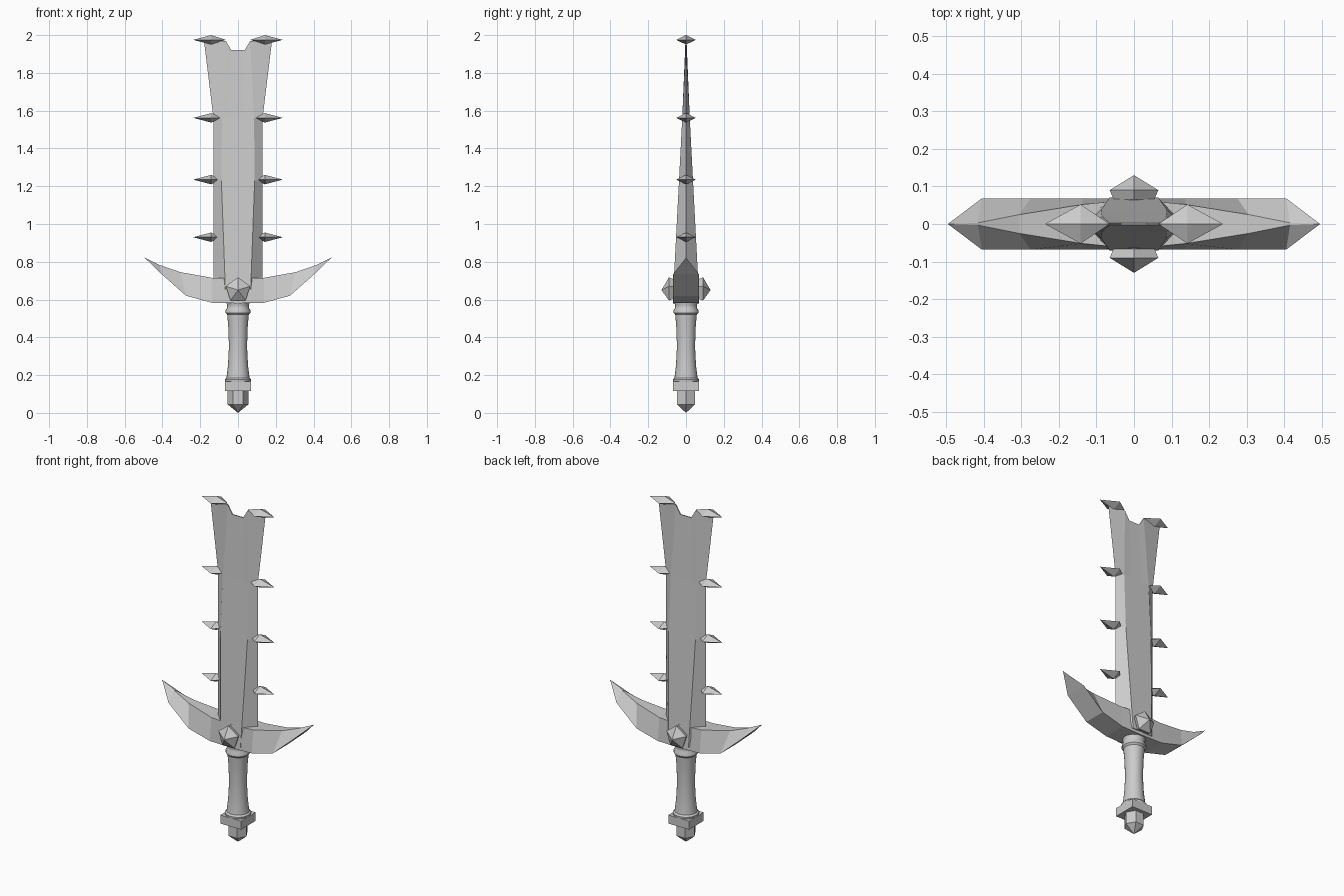
import bpy, bmesh, math
from mathutils import Matrix, Vector

cube = bpy.data.objects.get("Cube")
if cube:
    bpy.data.objects.remove(cube, do_unlink=True)

steel = bpy.data.materials.new("grey_steel")
steel.use_nodes = True
grey = (0.6, 0.6, 0.6, 1)
steel.diffuse_color = grey
steel.node_tree.nodes["Principled BSDF"].inputs["Base Color"].default_value = grey


def finish(bm, name):
    bmesh.ops.recalc_face_normals(bm, faces=bm.faces)
    mesh = bpy.data.meshes.new(name)
    bm.to_mesh(mesh)
    bm.free()
    mesh.materials.append(steel)
    obj = bpy.data.objects.new(name, mesh)
    bpy.context.collection.objects.link(obj)
    return obj


def loft(name, rings, matrix=Matrix()):
    """Skin closed rings of points; a ring of one point is a tip."""
    bm = bmesh.new()
    loops = [[bm.verts.new(matrix @ Vector(p)) for p in ring] for ring in rings]
    for a, b in zip(loops, loops[1:]):
        n = max(len(a), len(b))
        for i in range(n):
            j = (i + 1) % n
            quad = [a[i % len(a)], a[j % len(a)], b[j % len(b)], b[i % len(b)]]
            bm.faces.new(list(dict.fromkeys(quad)))
    for end in (loops[0], loops[-1]):
        if len(end) > 2:
            bm.faces.new(end)
    return finish(bm, name)


def ring(radius, z, sides, turn=0):
    if radius == 0:
        return [(0, 0, z)]
    step = 2 * math.pi / sides
    return [(radius * math.cos(turn + i * step), radius * math.sin(turn + i * step), z)
            for i in range(sides)]


# Blade: tapering bevelled plate, flared and notched at the top
# Each level: edge, ridge and centre columns (x, z), then half thickness
levels = [
    ((0.13, 0.6), (0.065, 0.6), (0.03, 0.6), 0.07),
    ((0.13, 1.23), (0.088, 1.23), (0.04, 1.23), 0.037),
    ((0.13, 1.56), (0.085, 1.56), (0.04, 1.56), 0.02),
    ((0.18, 1.97), (0.065, 1.97), (0.035, 1.92), 0.003),
]
bm = bmesh.new()
rows = []
for edge, ridge, centre, t in levels:
    half = [edge, ridge, centre]
    cols = [(-x, z) for x, z in half] + [(x, z) for x, z in reversed(half)]
    front = [bm.verts.new((x, 0 if i in (0, 5) else -t, z)) for i, (x, z) in enumerate(cols)]
    back = [front[0]] + [bm.verts.new((x, t, z)) for x, z in cols[1:5]] + [front[5]]
    rows.append((front, back))
for low, high in zip(rows, rows[1:]):
    for side in (0, 1):
        a, b = low[side], high[side]
        for i in range(5):
            bm.faces.new((a[i], a[i + 1], b[i + 1], b[i]))
for front, back in (rows[0], rows[-1]):
    for i in range(5):
        bm.faces.new(list(dict.fromkeys((front[i], front[i + 1], back[i + 1], back[i]))))
finish(bm, "blade")

# Guard: square middle block with two curved horns, ridged along the top
# Each station: x of base, base z, x of top, top z, half width of top
stations = [
    (0, 0.58, 0, 0.715, 0.066),
    (0.137, 0.583, 0.137, 0.715, 0.052),
    (0.275, 0.62, 0.305, 0.745, 0.025),
    (0.405, 0.735, 0.415, 0.783, 0.003),
]
for side, label in ((1, "left"), (-1, "right")):
    rings = [[(side * bx, -0.068, bz), (side * bx, 0.068, bz),
              (side * tx, w, tz), (side * tx, -w, tz)]
             for bx, bz, tx, tz, w in stations]
    rings.append([(side * 0.495, 0, 0.822)])
    loft("guard_horn_" + label, rings)

# Five-sided studs on both faces of the guard
for sign, label in ((-1, "front"), (1, "back")):
    to_face = (Matrix.Translation((0, 0, 0.65))
               @ Matrix.Rotation(-sign * math.pi / 2, 4, "X"))
    up = -sign * math.pi / 2
    loft("guard_stud_" + label,
         [ring(r, d, 5, up) for r, d in ((0.05, 0.05), (0.068, 0.09), (0, 0.13))], to_face)

# Spikes along both blade edges
spikes = [(0.93, 0.095), (1.235, 0.088), (1.562, 0.075), (1.975, 0.065)]
for number, (z, inner) in enumerate(spikes, 1):
    for side, label in ((1, "left"), (-1, "right")):
        x = side * 0.142
        loft(f"spike_{label}_{number}",
             [[(side * inner, 0, z)],
              [(x, -0.052, z), (x, 0, z - 0.025), (x, 0.052, z), (x, 0, z + 0.025)],
              [(side * 0.237, 0, z)]])

# Grip: turned handle with a collar at each end
grip = [(0.066, 0.16), (0.07, 0.168), (0.07, 0.176), (0.061, 0.185), (0.053, 0.25),
        (0.048, 0.35), (0.051, 0.45), (0.057, 0.52), (0.066, 0.53), (0.066, 0.543),
        (0.058, 0.555), (0.058, 0.57), (0.064, 0.59)]
handle = loft("grip", [ring(r, z, 24) for r, z in grip])
bpy.ops.object.select_all(action="DESELECT")
handle.select_set(True)
bpy.context.view_layer.objects.active = handle
bpy.ops.object.shade_smooth_by_angle(angle=math.radians(35))

# Pommel: square block over a faceted point
diagonal = 0.068 * math.sqrt(2)
loft("pommel_block", [ring(diagonal, z, 4, math.pi / 4) for z in (0.115, 0.165)])
loft("pommel_point", [ring(r, z, 6) for r, z in ((0, 0), (0.055, 0.045), (0.055, 0.12))])
